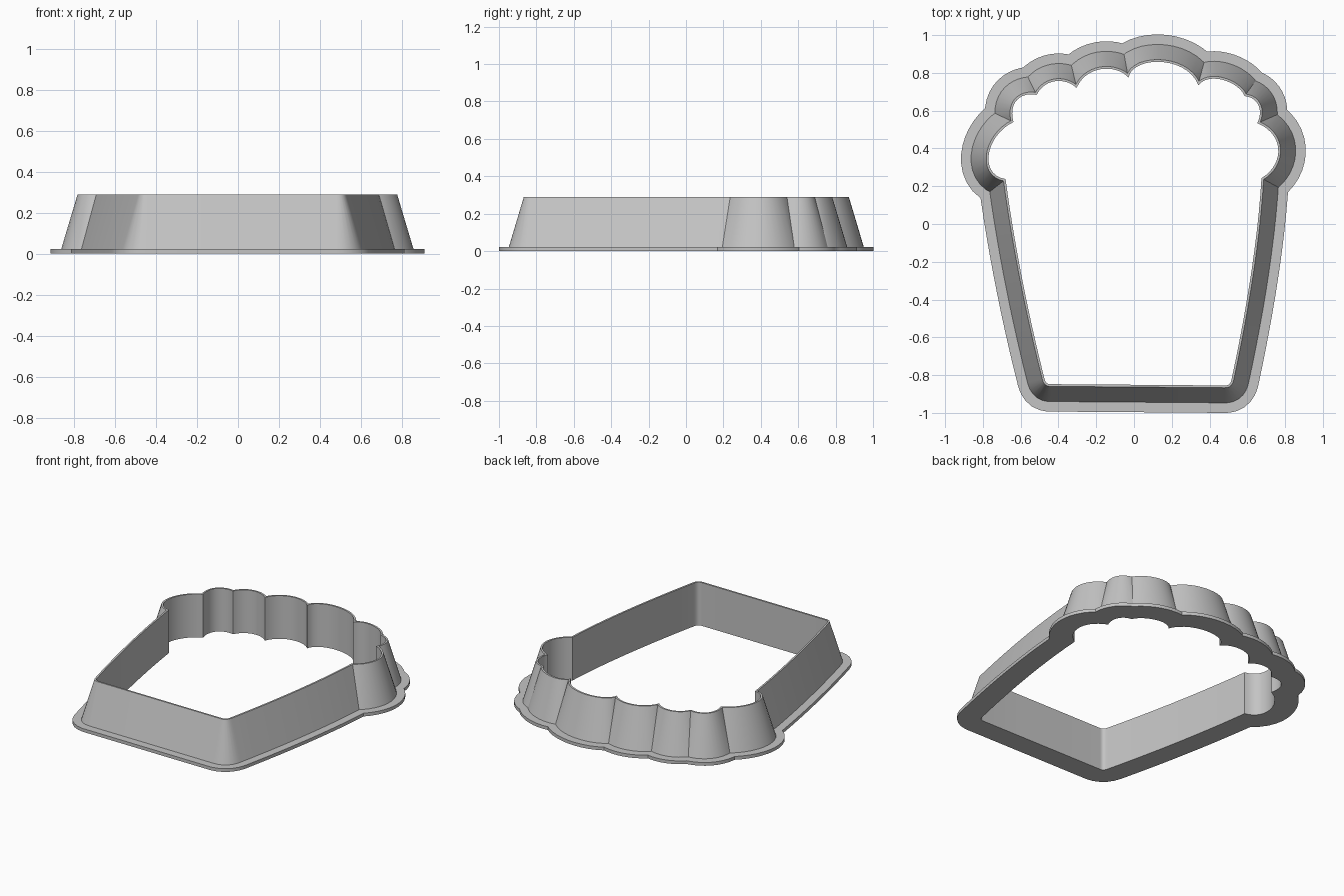
import bpy
import bmesh
from mathutils import Vector
from mathutils.geometry import interpolate_bezier, intersect_line_line_2d

cube = bpy.data.objects.get("Cube")
if cube:
    bpy.data.objects.remove(cube, do_unlink=True)


def curve(*spans):
    """Join cubic spans (start, handle, handle, end, steps) into one polyline."""
    pts = []
    for a, b, c, d, steps in spans:
        part = interpolate_bezier(*[Vector((*p, 0)) for p in (a, b, c, d)], steps)
        part = [p.to_2d() for p in part]
        pts += part if not pts else part[1:]
    return pts


def offset(pts, dist):
    """Move a polyline outward, mitring its inner vertices."""
    if dist == 0:
        return [p.copy() for p in pts]
    normals = []
    for a, b in zip(pts, pts[1:]):
        t = (b - a).normalized()
        normals.append(Vector((t.y, -t.x)))
    out = []
    for i, p in enumerate(pts):
        n0, n1 = normals[max(i - 1, 0)], normals[min(i, len(normals) - 1)]
        m = (n0 + n1).normalized()
        out.append(p + m * dist / max(m.dot(n0), 0.5))
    return out


def trim(a, b):
    """Cut the end of a and the start of b where they cross, keeping counts."""
    for i in range(len(a) - 2, -1, -1):
        for j in range(len(b) - 1):
            hit = intersect_line_line_2d(a[i], a[i + 1], b[j], b[j + 1])
            if hit:
                for k in range(i + 1, len(a)):
                    a[k] = hit.copy()
                for k in range(j + 1):
                    b[k] = hit.copy()
                return


# Creases between the frosting lobes, right neck round to left neck
creases = [(0.675, 0.243), (0.653, 0.534), (0.585, 0.677), (0.341, 0.735),
           (-0.029, 0.775), (-0.304, 0.72), (-0.516, 0.683), (-0.638, 0.54),
           (-0.68, 0.238)]
# Two bezier handles for each lobe
handles = [((0.79, 0.31), (0.805, 0.47)), ((0.685, 0.6), (0.66, 0.67)),
           ((0.56, 0.75), (0.4, 0.81)), ((0.28, 0.895), (-0.01, 0.89)),
           ((-0.09, 0.845), (-0.25, 0.845)), ((-0.36, 0.775), (-0.47, 0.775)),
           ((-0.58, 0.7), (-0.67, 0.66)), ((-0.785, 0.47), (-0.825, 0.26))]

# Cup: left side, rounded corner, bottom, rounded corner, right side
left_top, left_low, left_base = creases[-1], (-0.475, -0.815), (-0.44, -0.848)
right_base, right_low, right_top = (0.48, -0.855), (0.517, -0.82), creases[0]
cup = curve(
    (left_top, (-0.635, -0.1), (-0.56, -0.48), left_low, 12),
    (left_low, (-0.468, -0.842), (-0.46, -0.848), left_base, 8),
    (left_base, (-0.1, -0.85), (0.2, -0.853), right_base, 4),
    (right_base, (0.5, -0.855), (0.511, -0.848), right_low, 8),
    (right_low, (0.59, -0.48), (0.655, -0.1), right_top, 12))
pieces = [cup] + [curve((a, *h, b, 16))
                  for a, h, b in zip(creases, handles, creases[1:])]

# Cross-section as (outward offset, height): wall, thin rim, slope, flange
section = [(0, 0), (0, 0.29), (0.012, 0.29), (0.092, 0.022),
           (0.145, 0.022), (0.145, 0)]

bm = bmesh.new()
rings = []
for dist, height in section:
    parts = [offset(p, dist) for p in pieces]
    if dist > 0:
        for i, part in enumerate(parts):
            trim(part, parts[(i + 1) % len(parts)])
    loop = [p for part in parts for p in part[:-1]]
    rings.append([bm.verts.new((p.x, p.y, height)) for p in loop])

# Skin neighbouring rings all the way round the section
count = len(rings[0])
for k, ring in enumerate(rings):
    after = rings[(k + 1) % len(rings)]
    for i in range(count):
        j = (i + 1) % count
        bm.faces.new((ring[i], ring[j], after[j], after[i]))
bmesh.ops.remove_doubles(bm, verts=bm.verts, dist=0.0003)
bmesh.ops.recalc_face_normals(bm, faces=bm.faces)

mesh = bpy.data.meshes.new("cookie_cutter")
bm.to_mesh(mesh)
bm.free()
cutter = bpy.data.objects.new("cookie_cutter", mesh)
bpy.context.collection.objects.link(cutter)

# Plain grey plastic
grey = bpy.data.materials.new("light_grey_plastic")
grey.use_nodes = True
colour = (0.55, 0.55, 0.55, 1)
grey.diffuse_color = colour
grey.node_tree.nodes["Principled BSDF"].inputs["Base Color"].default_value = colour
mesh.materials.append(grey)

bpy.ops.object.select_all(action="DESELECT")
cutter.select_set(True)
bpy.context.view_layer.objects.active = cutter
bpy.ops.object.shade_smooth_by_angle(angle=0.5)
